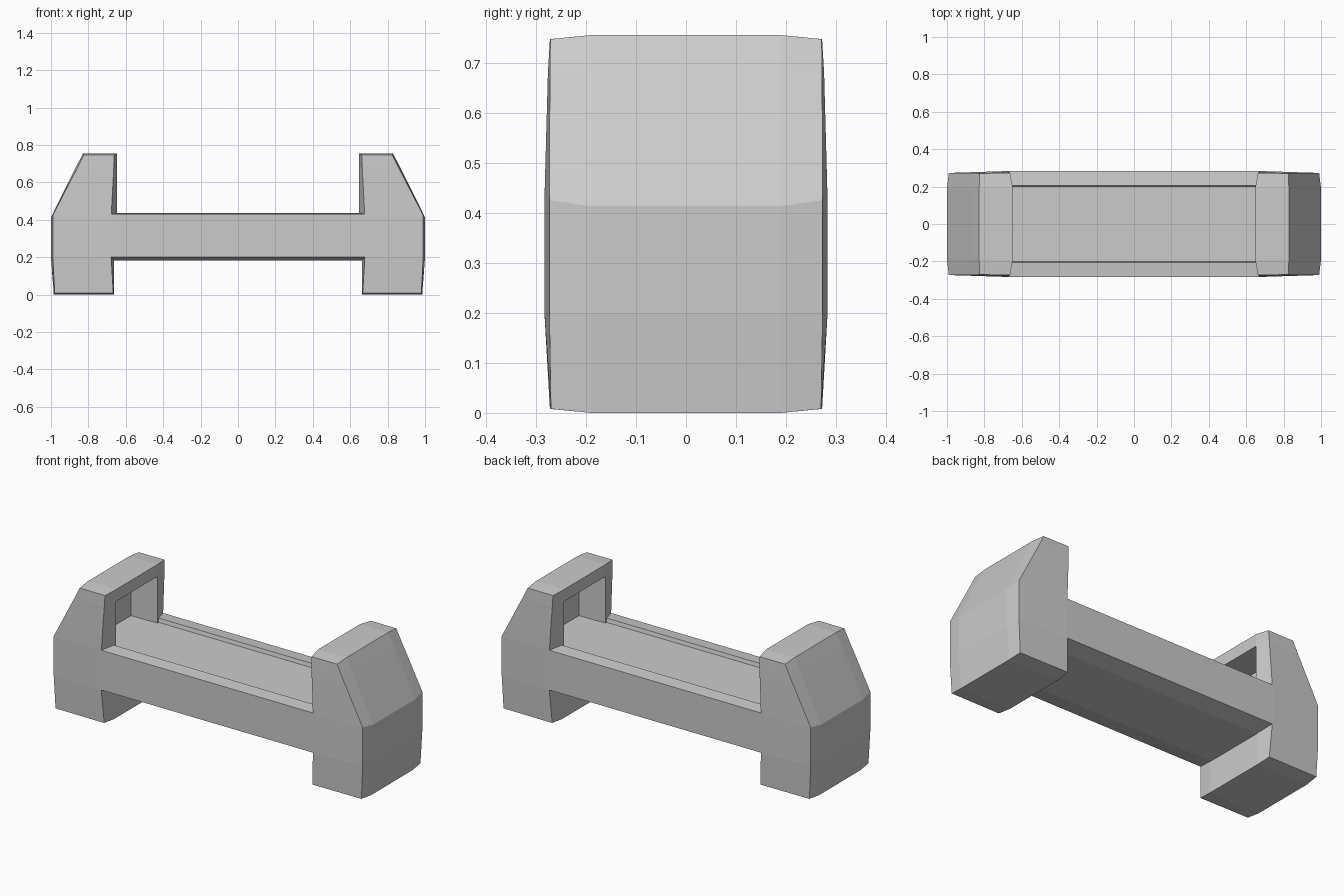
import bpy
import bmesh

cube = bpy.data.objects.get("Cube")
if cube:
    bpy.data.objects.remove(cube, do_unlink=True)

grey = bpy.data.materials.new("plain grey")
grey.use_nodes = True
grey.diffuse_color = (0.6, 0.6, 0.6, 1)
bsdf = next(n for n in grey.node_tree.nodes if n.type == "BSDF_PRINCIPLED")
bsdf.inputs["Base Color"].default_value = (0.6, 0.6, 0.6, 1)


def finish(bm, name):
    bmesh.ops.recalc_face_normals(bm, faces=bm.faces)
    mesh = bpy.data.meshes.new(name)
    bm.to_mesh(mesh)
    bm.free()
    mesh.materials.append(grey)
    obj = bpy.data.objects.new(name, mesh)
    bpy.context.collection.objects.link(obj)
    return obj


# Levels of an end block: outer x, inner x, z, outer y, inner y
CORE = [(0.985, 0.662, 0.0), (1.0, 0.662, 0.2), (1.0, 0.648, 0.413),
        (0.865, 0.648, 0.685), (0.828, 0.648, 0.755)]
EDGE = [(0.98, 0.667, 0.008, 0.27, 0.272), (0.99, 0.678, 0.2, 0.273, 0.283),
        (0.99, 0.678, 0.425, 0.273, 0.283), (0.858, 0.664, 0.68, 0.272, 0.276),
        (0.825, 0.662, 0.747, 0.271, 0.272)]
CORE_Y = 0.19
POCKET_DEPTH = 0.17


def end_block(name, side):
    bm = bmesh.new()

    # Closed loop of points: up the outer side, down the inner side
    def section(sign, edge):
        if edge:
            outer = [(xo, sign * yo, z) for xo, xi, z, yo, yi in EDGE]
            inner = [(xi, sign * yi, z) for xo, xi, z, yo, yi in EDGE]
        else:
            outer = [(xo, sign * CORE_Y, z) for xo, xi, z in CORE]
            inner = [(xi, sign * CORE_Y, z) for xo, xi, z in CORE]
        return [bm.verts.new((side * x, y, z)) for x, y, z in outer + inner[::-1]]

    loops = [section(-1, True), section(-1, False), section(1, False), section(1, True)]
    n = len(loops[0])
    pocket = None
    for k in range(3):
        for i in range(n):
            j = (i + 1) % n
            face = bm.faces.new((loops[k][i], loops[k][j], loops[k + 1][j], loops[k + 1][i]))
            if k == 1 and i == 6:
                pocket = face
    # Side caps, one strip per level
    for loop in (loops[0], loops[-1]):
        for i in range(len(CORE) - 1):
            bm.faces.new((loop[i], loop[i + 1], loop[n - 2 - i], loop[n - 1 - i]))
    bmesh.ops.recalc_face_normals(bm, faces=bm.faces)

    # Pocket pushed into the upper inner face
    back = bmesh.ops.extrude_discrete_faces(bm, faces=[pocket])["faces"][0]
    bmesh.ops.translate(bm, verts=back.verts, vec=(side * POCKET_DEPTH, 0, 0))
    return finish(bm, name)


def cross_bar(name, half_length):
    bm = bmesh.new()
    # Half section with a shallow tray on top, mirrored across y
    half = [(0.18, 0.182), (0.283, 0.2), (0.283, 0.43), (0.205, 0.437), (0.2, 0.415)]
    profile = half + [(-y, z) for y, z in reversed(half)]
    ends = [[bm.verts.new((x, y, z)) for y, z in profile] for x in (-half_length, half_length)]
    n = len(profile)
    for i in range(n):
        j = (i + 1) % n
        bm.faces.new((ends[0][i], ends[0][j], ends[1][j], ends[1][i]))
    for end in ends:
        bm.faces.new(end)
    return finish(bm, name)


end_block("left_end_block", 1)
end_block("right_end_block", -1)
cross_bar("cross_bar", 0.69)
